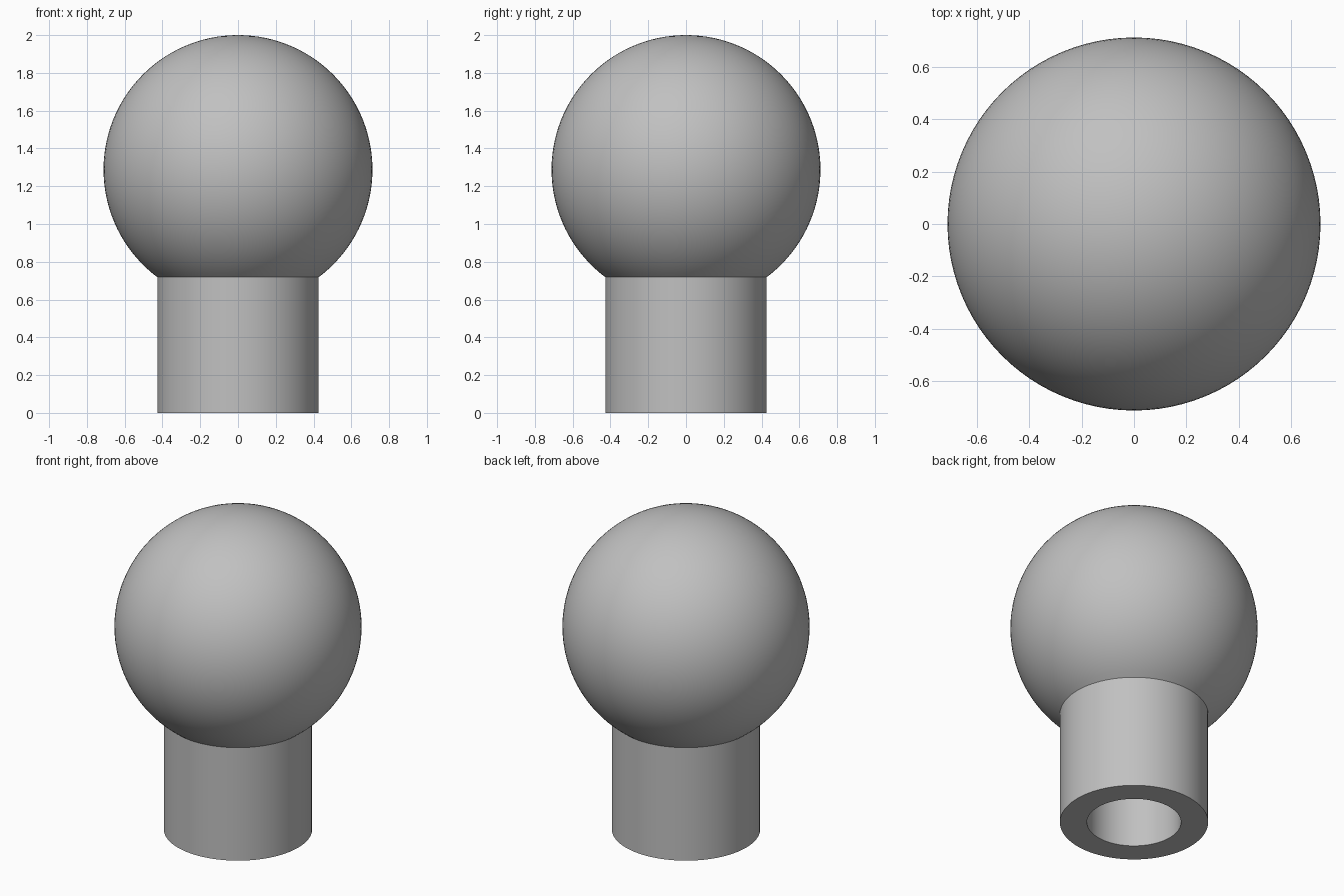
import bpy
import bmesh
from math import asin, cos, pi, sin, radians

cube = bpy.data.objects.get("Cube")
if cube:
    bpy.data.objects.remove(cube, do_unlink=True)

BALL_R, NECK_R, BORE_R = 0.712, 0.427, 0.271
BALL_Z = 2 - BALL_R
BORE_TOP = 0.72
SEGMENTS, RINGS = 96, 48

# One grey for the whole knob
grey = bpy.data.materials.new("plain grey")
grey.use_nodes = True
colour = (0.53, 0.53, 0.53, 1)
grey.diffuse_color = colour
grey.node_tree.nodes["Principled BSDF"].inputs["Base Color"].default_value = colour

# Profile (radius, height): blind bore, foot ring, neck, then ball up to the pole
profile = [(0, BORE_TOP), (BORE_R, BORE_TOP), (BORE_R, 0), (NECK_R, 0)]
start = asin(NECK_R / BALL_R)
for i in range(RINGS + 1):
    a = start + (pi - start) * i / RINGS
    profile.append((BALL_R * sin(a), BALL_Z - BALL_R * cos(a)))
profile[-1] = (0, 2)

# Revolve the profile around z
bm = bmesh.new()
verts = [bm.verts.new((r, 0, z)) for r, z in profile]
edges = [bm.edges.new(pair) for pair in zip(verts, verts[1:])]
bmesh.ops.spin(bm, geom=verts + edges, cent=(0, 0, 0), axis=(0, 0, 1),
               angle=2 * pi, steps=SEGMENTS)
bmesh.ops.remove_doubles(bm, verts=bm.verts, dist=0.0001)
bmesh.ops.recalc_face_normals(bm, faces=bm.faces)
mesh = bpy.data.meshes.new("ball_knob")
bm.to_mesh(mesh)
bm.free()
mesh.materials.append(grey)

knob = bpy.data.objects.new("ball_knob", mesh)
bpy.context.collection.objects.link(knob)
bpy.ops.object.select_all(action="DESELECT")
knob.select_set(True)
bpy.context.view_layer.objects.active = knob
bpy.ops.object.shade_smooth_by_angle(angle=radians(30))
